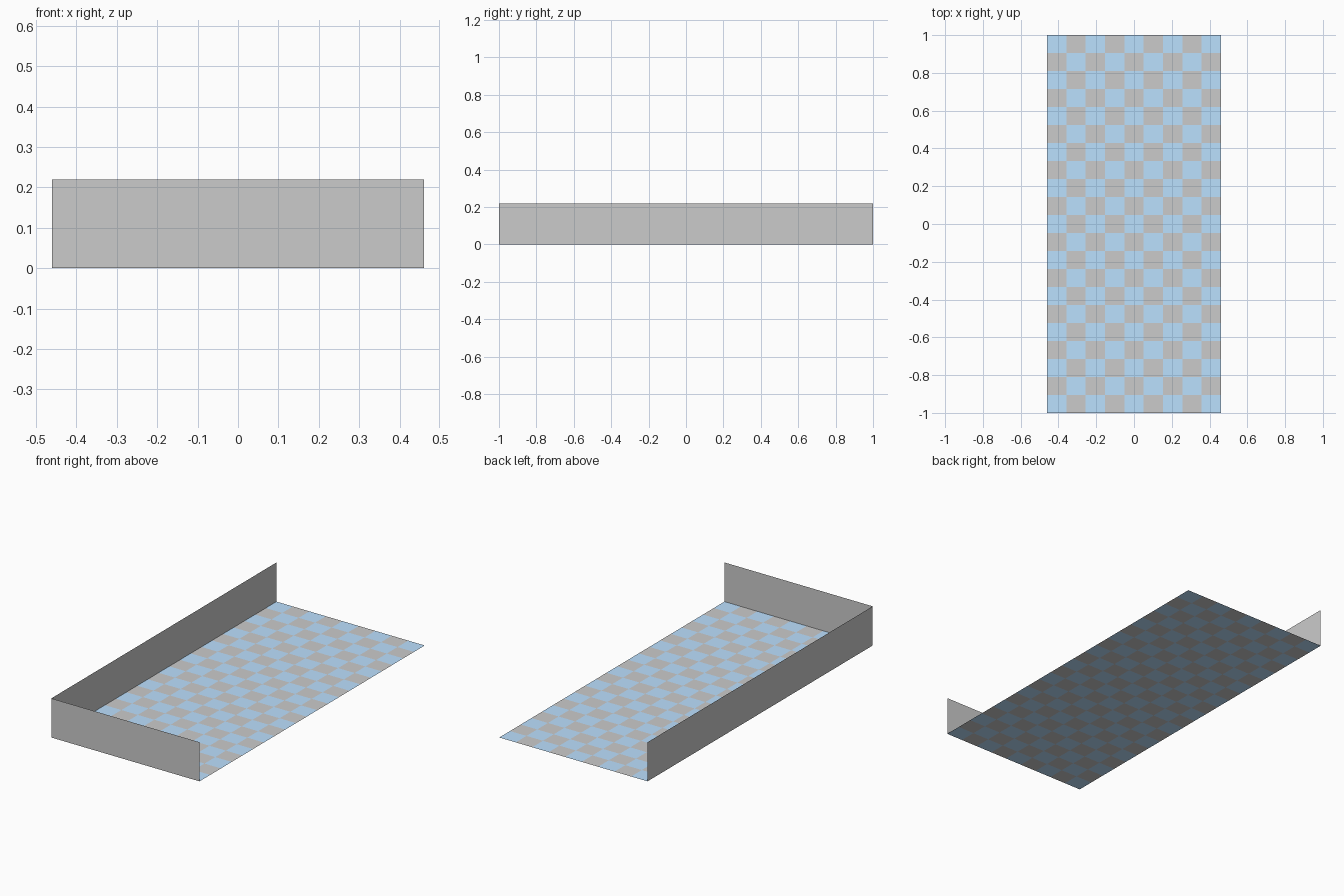
import bpy, bmesh
from mathutils import Matrix

if "Cube" in bpy.data.objects:
    bpy.data.objects.remove(bpy.data.objects["Cube"])

W, L, H = 0.922, 2.0, 0.22   # width, length, wall height
COLS, ROWS = 9, 21           # checker tiles


def material(name, rgb):
    m = bpy.data.materials.new(name)
    m.diffuse_color = (*rgb, 1)
    m.use_nodes = True
    m.node_tree.nodes["Principled BSDF"].inputs["Base Color"].default_value = m.diffuse_color
    return m


def sheet(name, sx, sy, matrix, nx=1, ny=1):
    """Flat rectangular sheet of nx by ny faces, placed by a matrix."""
    bm = bmesh.new()
    bmesh.ops.create_grid(bm, x_segments=nx, y_segments=ny, size=0.5)
    bmesh.ops.scale(bm, vec=(sx, sy, 1), verts=bm.verts)
    bm.transform(matrix)
    mesh = bpy.data.meshes.new(name)
    bm.to_mesh(mesh)
    bm.free()
    obj = bpy.data.objects.new(name, mesh)
    bpy.context.collection.objects.link(obj)
    return obj


# Checkered floor, blue at every corner
floor = sheet("checkered_floor", W, L, Matrix(), COLS, ROWS)
floor.data.materials.append(material("tile_blue", (0.5, 0.75, 1.0)))
floor.data.materials.append(material("tile_grey", (0.8, 0.8, 0.8)))
for p in floor.data.polygons:
    col = int((p.center.x / W + 0.5) * COLS)
    row = int((p.center.y / L + 0.5) * ROWS)
    p.material_index = (col + row) % 2

# Wall across the front
sheet("front_wall", W, H,
      Matrix.Translation((0, -L / 2, H / 2)) @ Matrix.Rotation(1.5707963, 4, 'X'))

# Wall along the left side
sheet("left_wall", H, L,
      Matrix.Translation((-W / 2, 0, H / 2)) @ Matrix.Rotation(-1.5707963, 4, 'Y'))
